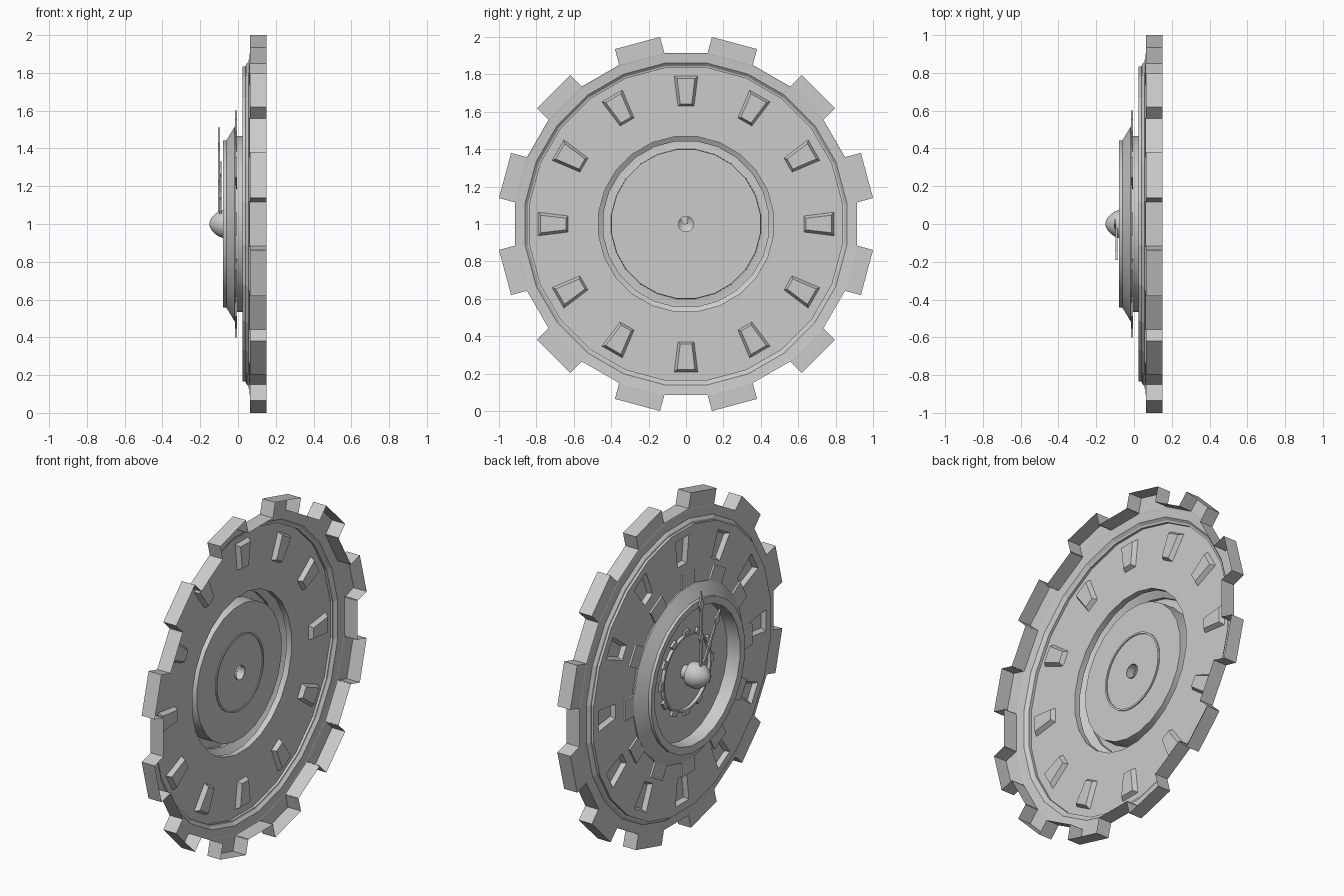
import bpy, bmesh
from math import sin, cos, pi, radians

if "Cube" in bpy.data.objects:
    bpy.data.objects.remove(bpy.data.objects["Cube"])

# The axis runs along x; angles are measured from straight up, dial faces -x
def pt(x, r, a, w=0.0):
    """Point at radius r, angle a, shifted sideways by w."""
    return (x, r * sin(a) + w * cos(a), 1 + r * cos(a) - w * sin(a))

def finish(bm, name, smooth=0):
    bmesh.ops.remove_doubles(bm, verts=bm.verts, dist=1e-5)
    bmesh.ops.recalc_face_normals(bm, faces=bm.faces)
    me = bpy.data.meshes.new(name)
    bm.to_mesh(me)
    bm.free()
    ob = bpy.data.objects.new(name, me)
    bpy.context.collection.objects.link(ob)
    if smooth:
        bpy.ops.object.select_all(action='DESELECT')
        ob.select_set(True)
        bpy.context.view_layer.objects.active = ob
        bpy.ops.object.shade_smooth_by_angle(angle=radians(smooth))
    return ob

def loop(bm, x, r, n=24):
    """Regular polygon with flats at the top; r is the flat distance."""
    return [bm.verts.new(pt(x, r / cos(pi / n), 2 * pi * (i + .5) / n)) for i in range(n)]

def bridge(bm, a, b, step=1):
    """Join two loops with quads; step 2 leaves every other side open."""
    n = len(a)
    for i in range(step - 1, n, step):
        bm.faces.new((a[i], a[(i + 1) % n], b[(i + 1) % n], b[i]))

def lathe(bm, profile, n=24):
    rings = [loop(bm, x, r, n) for x, r in profile]
    for a, b in zip(rings, rings[1:]):
        bridge(bm, a, b)
    return rings

def box(bm, x0, x1, r0, r1, w, a, skip=()):
    """Radial block; skip leaves out 'back' or 'base' faces."""
    v = [bm.verts.new(pt(x, r, a, s)) for x in (x0, x1)
         for r, s in ((r0, -w), (r1, -w), (r1, w), (r0, w))]
    faces = {'front': (0, 1, 2, 3), 'back': (4, 5, 6, 7), 'l': (0, 1, 5, 4),
             'top': (1, 2, 6, 5), 'r': (2, 3, 7, 6), 'base': (3, 0, 4, 7)}
    for k, f in faces.items():
        if k not in skip:
            bm.faces.new([v[i] for i in f])

STEP = radians(30)

# Stepped outer rim, open at the back, its wall broken at the teeth
bm = bmesh.new()
rings = lathe(bm, [(.062, .915), (.06, .908), (.056, .86), (.042, .845),
                   (.04, .835), (.025, .835)])
bridge(bm, loop(bm, .15, .915), rings[0], 2)
finish(bm, "outer_rim")

# Hollow gear teeth
bm = bmesh.new()
for k in range(12):
    box(bm, .064, .15, .912, 1.0017, .125, (k + .5) * STEP, ('back', 'base'))
finish(bm, "gear_teeth")

# Face plate with twelve recessed windows
bm = bmesh.new()
X = .025
loops = [loop(bm, X, .835), loop(bm, X, .467)]
pockets = []
for k in range(12):
    a = k * STEP
    top = [bm.verts.new(pt(X, r, a, w)) for r, w in
           ((.63, -.043), (.79, -.063), (.79, .063), (.63, .043))]
    low = [bm.verts.new(pt(X + .025, r, a, w)) for r, w in
           ((.642, -.031), (.777, -.047), (.777, .047), (.642, .031))]
    pockets.append((top, low))
    loops.append(top)
edges = [bm.edges.new((l[i], l[(i + 1) % len(l)])) for l in loops for i in range(len(l))]
bmesh.ops.triangle_fill(bm, use_beauty=True, use_dissolve=False, edges=edges, normal=(-1, 0, 0))
for top, low in pockets:
    bridge(bm, top, low)
    bm.faces.new(low)
finish(bm, "face_plate")

# Sloped bezel and sunken dial
FLOOR = .008
bm = bmesh.new()
rings = lathe(bm, [(.025, .467), (-.01, .467), (-.01, .515), (-.018, .515), (-.062, .442),
                   (-.08, .442), (-.08, .425), (-.076, .40), (FLOOR, .398)])
bridge(bm, rings[-1], loop(bm, FLOOR, .04))
finish(bm, "bezel_and_dial", 25)

# Marker plates around the bezel
bm = bmesh.new()
for k in range(12):
    box(bm, -.017, -.005, .48, .602, .062, k * STEP)
finish(bm, "marker_plates")

# Small toothed ring on the dial, its rear edge showing behind
bm = bmesh.new()
lathe(bm, [(FLOOR + .006, .226), (FLOOR - .02, .226), (FLOOR - .02, .215),
           (FLOOR + .006, .215), (FLOOR + .006, .226)], 48)
for k in range(12):
    box(bm, FLOOR - .017, FLOOR - .002, .222, .25, .024, k * STEP)
finish(bm, "inner_ring", 25)

# Domed hub
bm = bmesh.new()
rings = lathe(bm, [(FLOOR + .01, .04), (-.03, .04), (-.036, .07), (-.08, .074), (-.1, .067),
                   (-.12, .054), (-.137, .037), (-.148, .019), (-.152, .006)])
bm.faces.new(rings[-1])
finish(bm, "hub", 40)

# Clock hands: slim blades with a spade near the tip
def hand(name, length, angle, x):
    shape = [(.0, .012), (.4, .009), (.45, .018), (.52, .008), (.76, .007),
             (.84, .024), (.9, .01), (1, .001)]
    bm = bmesh.new()
    prev = None
    for t, w in shape:
        row = [bm.verts.new(pt(x + d, t * length, angle, s))
               for d, s in ((-.005, -w), (-.005, w), (.005, w), (.005, -w))]
        if prev:
            bridge(bm, prev, row)
        else:
            bm.faces.new(row)
        prev = row
    bm.faces.new(prev)
    finish(bm, name)

hand("minute_hand", .51, 0, -.1)
hand("hour_hand", .38, radians(-30), -.092)
